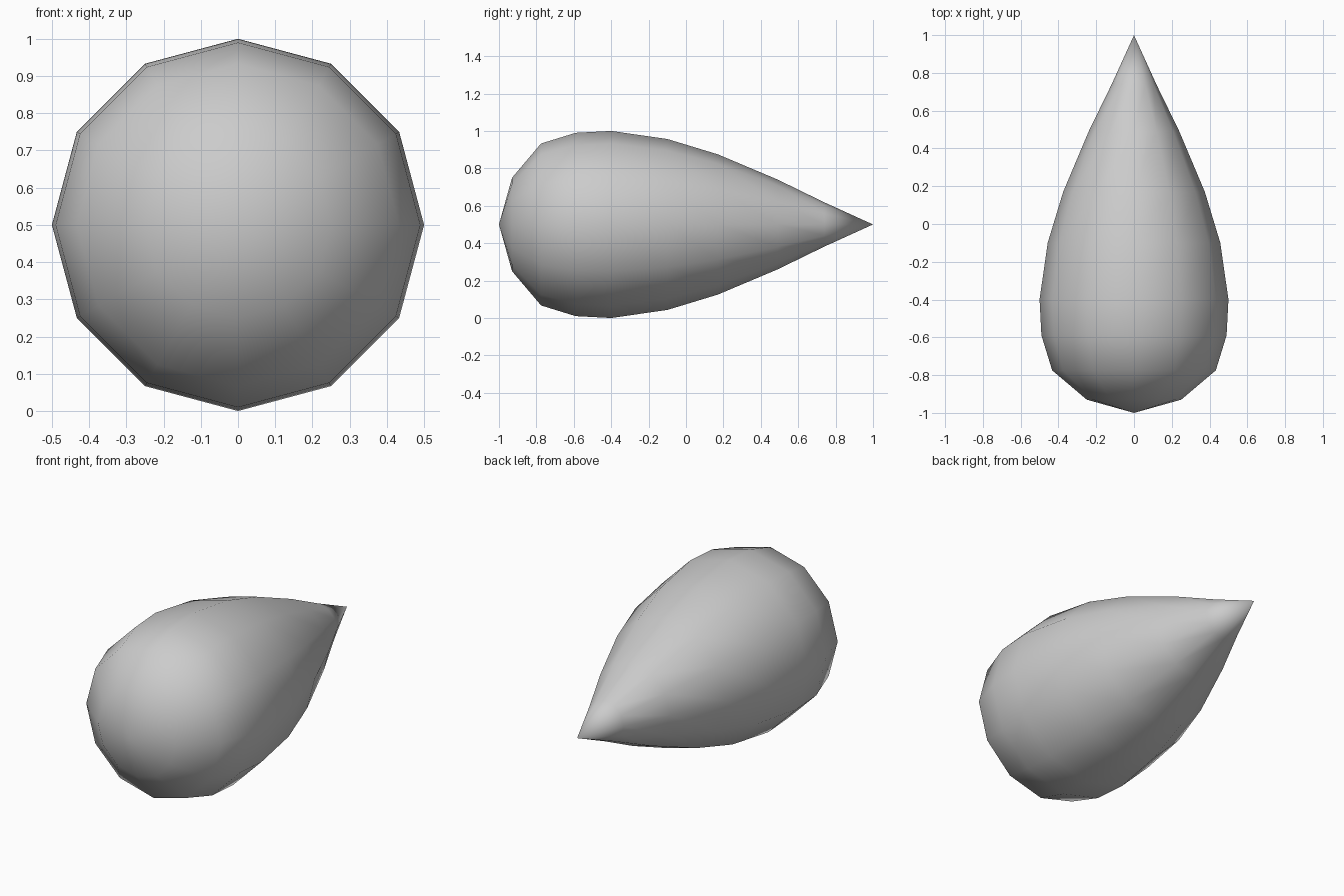
import bpy, bmesh
from math import sin, cos, tau

if "Cube" in bpy.data.objects:
    bpy.data.objects.remove(bpy.data.objects["Cube"])

SIDES = 12
# (y, radius) rings from the blunt front to the pointed back
PROFILE = [(-0.93, 0.25), (-0.775, 0.433), (-0.59, 0.49), (-0.40, 0.50),
           (-0.10, 0.457), (0.17, 0.375), (0.49, 0.24), (0.74, 0.118)]

bm = bmesh.new()

# Rings of the teardrop
rings = [[bm.verts.new((r * sin(tau * i / SIDES), y, 0.5 + r * cos(tau * i / SIDES)))
          for i in range(SIDES)] for y, r in PROFILE]
nose = bm.verts.new((0, -1, 0.5))
tip = bm.verts.new((0, 1, 0.5))

# Side faces and the two end fans
for i in range(SIDES):
    j = (i + 1) % SIDES
    for a, b in zip(rings, rings[1:]):
        bm.faces.new((a[i], a[j], b[j], b[i]))
    bm.faces.new((nose, rings[0][j], rings[0][i]))
    bm.faces.new((tip, rings[-1][i], rings[-1][j]))
bmesh.ops.recalc_face_normals(bm, faces=bm.faces)
for f in bm.faces:
    f.smooth = True

mesh = bpy.data.meshes.new("teardrop_body")
bm.to_mesh(mesh)
bm.free()
bpy.context.collection.objects.link(bpy.data.objects.new("teardrop_body", mesh))
